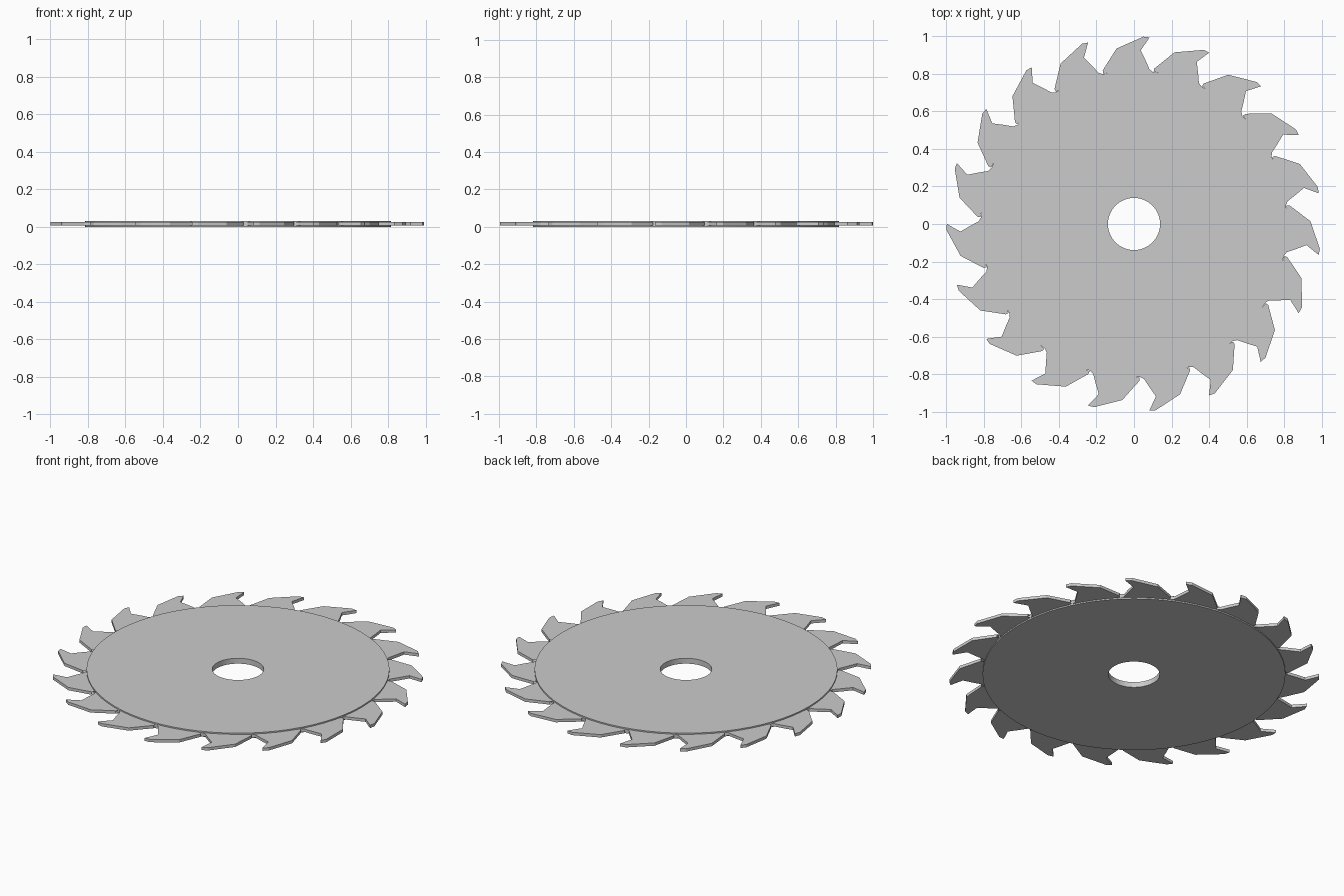
import bpy, bmesh
from math import sin, cos, pi, tau
from mathutils import Matrix

if "Cube" in bpy.data.objects:
    bpy.data.objects.remove(bpy.data.objects["Cube"])

TEETH = 19
Z_MID = 0.016


def finish(bm, name):
    bmesh.ops.recalc_face_normals(bm, faces=bm.faces)
    mesh = bpy.data.meshes.new(name)
    bm.to_mesh(mesh)
    bm.free()
    obj = bpy.data.objects.new(name, mesh)
    bpy.context.collection.objects.link(obj)
    return obj


# blade body: rectangular section revolved into a thick disc with a round bore
bm = bmesh.new()
n = 72
section = [(0.139, 0), (0.817, 0), (0.817, 2 * Z_MID), (0.139, 2 * Z_MID)]
rings = [[bm.verts.new((r * cos(tau * i / n), r * sin(tau * i / n), z))
          for r, z in section] for i in range(n)]
for i in range(n):
    a, b = rings[i], rings[(i + 1) % n]
    for k in range(4):
        m = (k + 1) % 4
        bm.faces.new((a[k], b[k], b[m], a[m]))
disc = finish(bm, "blade_disc")
bpy.context.view_layer.objects.active = disc
disc.select_set(True)
bpy.ops.object.shade_smooth_by_angle(angle=pi / 6)

# hooked teeth: one thin profile repeated around the rim, roots tucked in the disc
profile = [(0.099, 0.800), (0.101, 0.811), (0.083, 0.824), (0.062, 0.872),
           (0.036, 0.926), (0.083, 0.995), (0.050, 0.999), (-0.093, 0.936),
           (-0.167, 0.819), (-0.165, 0.803), (-0.03, 0.810)]
half = 0.0085
bm = bmesh.new()
for t in range(TEETH):
    rot = Matrix.Rotation(tau * t / TEETH, 4, 'Z')
    low = [bm.verts.new((x, y, Z_MID - half)) for x, y in profile]
    top = [bm.verts.new((x, y, Z_MID + half)) for x, y in profile]
    bm.faces.new(low[::-1])
    bm.faces.new(top)
    for k in range(8):
        bm.faces.new((low[k], low[k + 1], top[k + 1], top[k]))
    bmesh.ops.transform(bm, matrix=rot, verts=low + top)
finish(bm, "saw_teeth")
